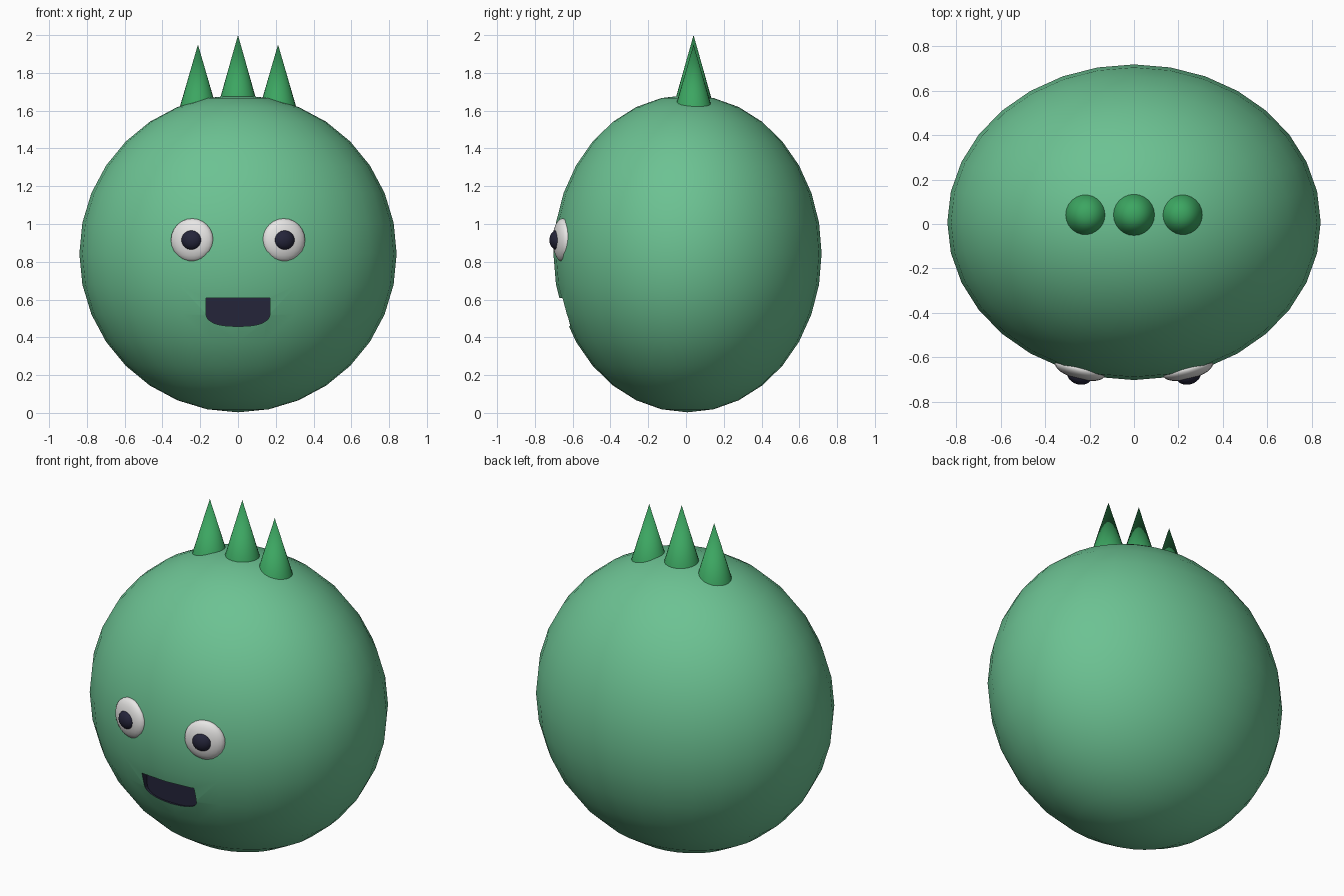
import bpy, math
from mathutils import Vector

if "Cube" in bpy.data.objects:
    bpy.data.objects.remove(bpy.data.objects["Cube"])


def material(name, rgb):
    m = bpy.data.materials.new(name)
    m.diffuse_color = (*rgb, 1)
    m.use_nodes = True
    m.node_tree.nodes["Principled BSDF"].inputs["Base Color"].default_value = m.diffuse_color
    return m


SKIN = material("soft green", (0.15, 0.54, 0.29))
SPIKE = material("deep green", (0.045, 0.38, 0.12))
WHITE = material("eye white", (0.82, 0.81, 0.80))
DARK = material("dark navy", (0.018, 0.018, 0.042))

CENTRE = Vector((0, 0.008, 0.843))
RADII = Vector((0.84, 0.71, 0.84))


def finish(name, *mats):
    ob = bpy.context.object
    ob.name = name
    for m in mats:
        ob.data.materials.append(m)
    bpy.ops.object.transform_apply(location=False, rotation=True, scale=True)
    bpy.ops.object.shade_smooth_by_angle(angle=math.radians(40))
    return ob


def ellipsoid(name, loc, radii, mats, rot=(0, 0, 0), seg=24, rings=12):
    bpy.ops.mesh.primitive_uv_sphere_add(segments=seg, ring_count=rings, radius=1,
                                         location=loc, rotation=rot)
    bpy.context.object.scale = radii
    return finish(name, *mats)


# round body
body = ellipsoid("body", CENTRE, RADII, (SKIN, DARK), seg=32, rings=16)

# mouth cutter: flat top, curved bottom, dark inside
n = 16
outline = [(-0.17, 0.608), (0.17, 0.608)]
for i in range(n + 1):
    a = math.pi * i / n
    s = math.sin(a)
    c = math.cos(a)
    outline.append((0.17 * math.copysign(abs(c) ** 0.75, c), 0.53 - 0.072 * s ** 0.85))
k = len(outline)
verts = [(x, y, z) for y in (-0.9, -0.605) for x, z in outline]
faces = [tuple(range(k)), tuple(reversed(range(k, 2 * k)))]
faces += [(i, i + k, (i + 1) % k + k, (i + 1) % k) for i in range(k)]
me = bpy.data.meshes.new("mouth_cutter")
me.from_pydata(verts, [], faces)
for m in (SKIN, DARK):
    me.materials.append(m)
for p in me.polygons:
    p.material_index = 1
cutter = bpy.data.objects.new("mouth_cutter", me)
bpy.context.collection.objects.link(cutter)
cutter.hide_render = True
# consistent outward normals
bpy.ops.object.select_all(action='DESELECT')
bpy.context.view_layer.objects.active = cutter
cutter.select_set(True)
bpy.ops.object.mode_set(mode='EDIT')
bpy.ops.mesh.select_all(action='SELECT')
bpy.ops.mesh.normals_make_consistent(inside=False)
bpy.ops.object.mode_set(mode='OBJECT')

# carve the mouth
bpy.ops.object.select_all(action='DESELECT')
bpy.context.view_layer.objects.active = body
body.select_set(True)
cut = body.modifiers.new("mouth", 'BOOLEAN')
cut.operation = 'DIFFERENCE'
cut.solver = 'EXACT'
cut.object = cutter
bpy.ops.object.modifier_apply(modifier=cut.name)
bpy.data.objects.remove(cutter)
bpy.ops.object.shade_smooth_by_angle(angle=math.radians(40))

# eyes and pupils, lying along the body surface
for side, label in ((-1, "left"), (1, "right")):
    turn = (0, 0, side * math.radians(14.5))
    eye = Vector((side * 0.243, -0.654, 0.915))
    ellipsoid(label + "_eye", eye, (0.116, 0.045, 0.114), (WHITE,), turn)
    ellipsoid(label + "_pupil", eye + Vector((side * 0.002, -0.028, 0)),
              (0.056, 0.04, 0.053), (DARK,), turn)

# row of three spikes on top
for x, base, tip, label in ((-0.212, 1.61, 1.95, "left"), (0, 1.65, 2.0, "middle"),
                            (0.212, 1.61, 1.95, "right")):
    bpy.ops.mesh.primitive_cone_add(vertices=24, radius1=0.099, radius2=0, depth=tip - base,
                                    location=(x, 0.04, (tip + base) / 2))
    finish(label + "_spike", SPIKE)
